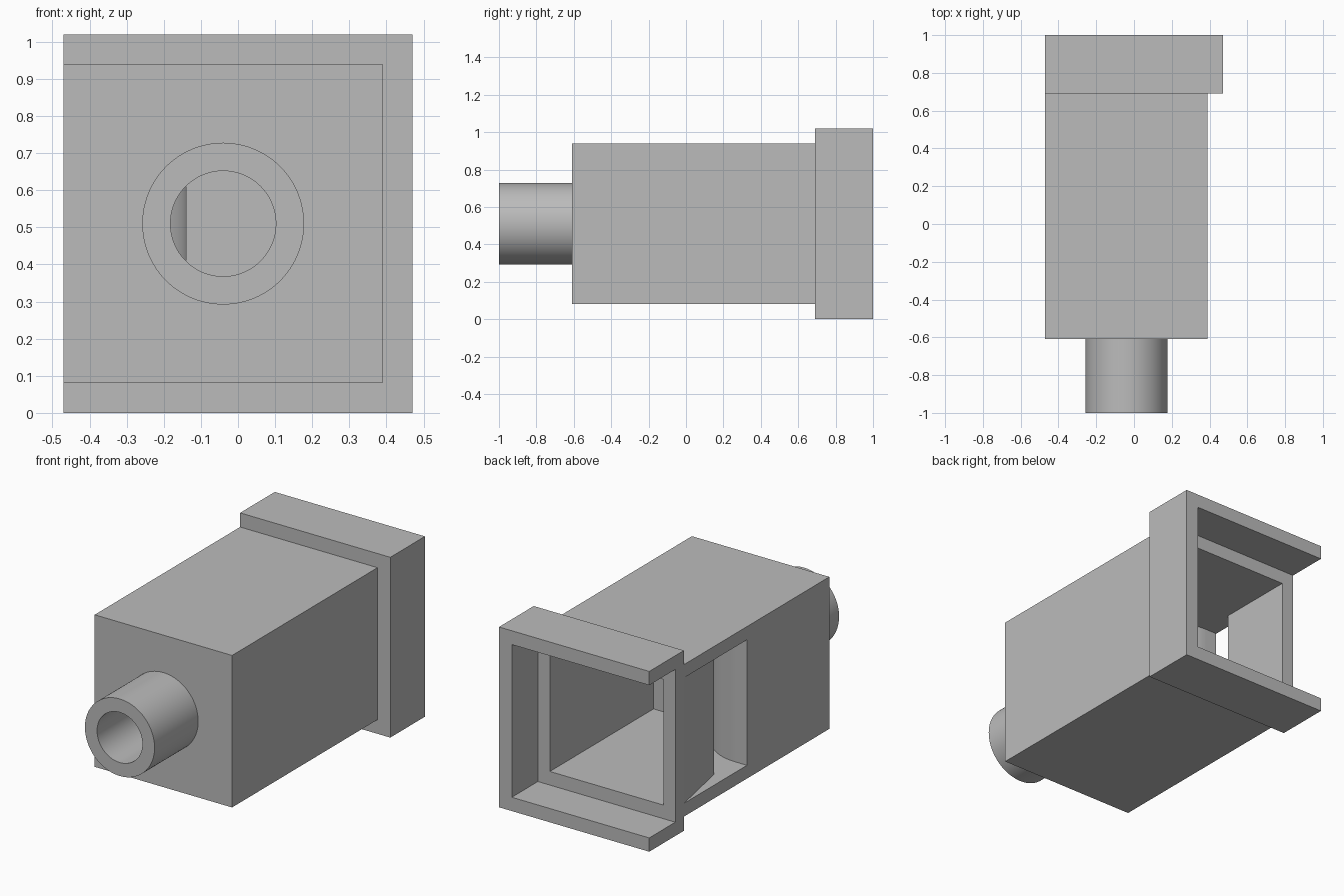
import bpy
import bmesh
from math import cos, sin, pi
from mathutils import Matrix, Vector

cube = bpy.data.objects.get("Cube")
if cube:
    bpy.data.objects.remove(cube, do_unlink=True)

grey = bpy.data.materials.new("plain grey")
grey.use_nodes = True
colour = (0.5, 0.5, 0.5, 1)
grey.diffuse_color = colour
grey.node_tree.nodes["Principled BSDF"].inputs["Base Color"].default_value = colour


def finish(name, bm):
    bmesh.ops.recalc_face_normals(bm, faces=bm.faces)
    mesh = bpy.data.meshes.new(name)
    bm.to_mesh(mesh)
    bm.free()
    mesh.materials.append(grey)
    obj = bpy.data.objects.new(name, mesh)
    bpy.context.collection.objects.link(obj)
    return obj


def prism(name, plan, low, high):
    """Extrude a plan outline from one height to another."""
    bm = bmesh.new()
    face = bm.faces.new([bm.verts.new((x, y, low)) for x, y in plan])
    top = bmesh.ops.extrude_face_region(bm, geom=[face])["geom"]
    verts = [v for v in top if isinstance(v, bmesh.types.BMVert)]
    bmesh.ops.translate(bm, verts=verts, vec=Vector((0, 0, high - low)))
    return finish(name, bm)


def box(name, x, y, z):
    return prism(name, [(x[0], y[0]), (x[1], y[0]), (x[1], y[1]), (x[0], y[1])], *z)


def rod(name, radius, y):
    """Cylinder along the spout axis."""
    bm = bmesh.new()
    place = Matrix.Translation((-0.04, sum(y) / 2, 0.51)) @ Matrix.Rotation(pi / 2, 4, "X")
    bmesh.ops.create_cone(bm, cap_ends=True, segments=96, radius1=radius,
                          radius2=radius, depth=y[1] - y[0], matrix=place)
    return finish(name, bm)


def cut(target, *cutters):
    for cutter in cutters:
        mod = target.modifiers.new("cut", "BOOLEAN")
        mod.operation = "DIFFERENCE"
        mod.solver = "EXACT"
        mod.object = cutter
        bpy.context.view_layer.objects.active = target
        bpy.ops.object.modifier_apply(modifier=mod.name)
        bpy.data.objects.remove(cutter, do_unlink=True)


def smooth(obj):
    bpy.ops.object.select_all(action="DESELECT")
    obj.select_set(True)
    bpy.context.view_layer.objects.active = obj
    bpy.ops.object.shade_smooth_by_angle(angle=pi / 6)


inner_x, inner_z = (-0.395, 0.315), (0.155, 0.865)

# Hollow body, with a side window whose rear edge is a long ramp
body = box("body", (-0.47, 0.39), (-0.61, 0.69), (0.08, 0.94))
window = [(-0.6, 0.126), (-0.38, 0.126), (-0.38, 0.24), (-0.47, 0.69), (-0.6, 0.69)]
cut(body,
    box("cavity", inner_x, (-0.535, 0.8), inner_z),
    prism("window", window, *inner_z),
    rod("bore", 0.142, (-0.8, -0.45)))
smooth(body)

# Rear flange, open at the back and on one side
flange = box("rear_flange", (-0.47, 0.47), (0.69, 1.0), (0, 1.02))
cut(flange,
    box("recess", (-0.6, 0.39), (0.767, 1.1), (0.078, 0.942)),
    box("opening", inner_x, (0.6, 0.9), inner_z))

# Round spout
spout = rod("front_spout", 0.218, (-1.0, -0.61))
cut(spout, rod("bore", 0.142, (-1.1, -0.5)))
smooth(spout)


# Inner baffle: a flat partition that bends round to the window
def bend(radius):
    steps = 24
    return [(-0.395 + radius * sin(i / steps * pi / 2),
             -0.16 + radius * cos(i / steps * pi / 2)) for i in range(steps + 1)]


plan = bend(0.286) + [(0.315, -0.16), (0.315, -0.2), (-0.14, -0.2)] + bend(0.255)[::-1]
smooth(prism("inner_baffle", plan, *inner_z))
